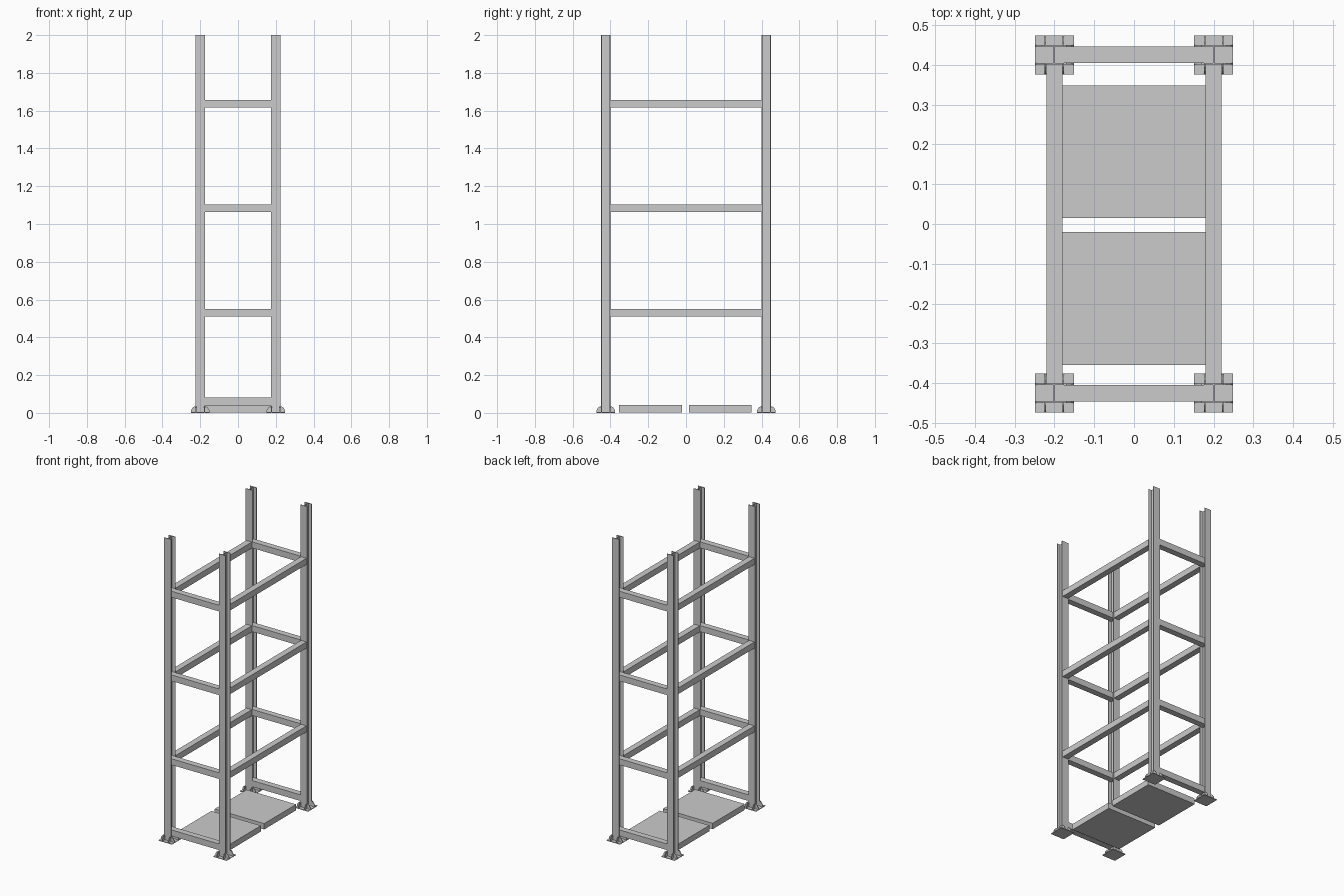
import bpy, bmesh

if "Cube" in bpy.data.objects:
    bpy.data.objects.remove(bpy.data.objects["Cube"])

PX, PY = 0.2, 0.425      # post centres
HW = 0.0245              # half width of the post section
T = 0.004                # sheet thickness


def prism(name, profile, axis, a, b):
    """Extrude a 2D profile along an axis from a to b."""
    def place(u, v, w):
        return {'x': (w, u, v), 'y': (u, w, v), 'z': (u, v, w)}[axis]
    bm = bmesh.new()
    face = bm.faces.new([bm.verts.new(place(u, v, a)) for u, v in profile])
    ext = bmesh.ops.extrude_face_region(bm, geom=[face])
    d = place(0, 0, b - a)
    bmesh.ops.translate(bm, vec=d, verts=[g for g in ext['geom'] if isinstance(g, bmesh.types.BMVert)])
    bmesh.ops.recalc_face_normals(bm, faces=bm.faces)
    mesh = bpy.data.meshes.new(name)
    bm.to_mesh(mesh)
    bm.free()
    obj = bpy.data.objects.new(name, mesh)
    bpy.context.collection.objects.link(obj)
    return obj


def box(name, x, y, z):
    return prism(name, [(x[0], y[0]), (x[1], y[0]), (x[1], y[1]), (x[0], y[1])], 'z', *z)


# I-section: flanges face front and back, web runs between them
def i_section(cx, cy):
    w, f = T / 2, HW - T
    pts = [(-HW, -HW), (HW, -HW), (HW, -f), (w, -f), (w, f), (HW, f),
           (HW, HW), (-HW, HW), (-HW, f), (-w, f), (-w, -f), (-HW, -f)]
    return [(cx + x, cy + y) for x, y in pts]


# Stiffener outline with a sloping outer edge
def gusset(c, side):
    pts = [(HW, T), (0.049, T), (0.049, 0.013), (0.041, 0.027), (0.031, 0.035), (HW, 0.035)]
    return [(c + side * u, z) for u, z in pts]


# Posts, foot plates and stiffeners
for sx in (-1, 1):
    for sy in (-1, 1):
        cx, cy = sx * PX, sy * PY
        prism("post", i_section(cx, cy), 'z', T, 2.0)
        box("foot_plate", (cx - 0.049, cx + 0.049), (cy - 0.049, cy + 0.049), (0, T))
        for side in (-1, 1):
            for edge in (-1, 1):
                e = edge * (HW - T / 2)
                prism("foot_gusset_x", gusset(cx, side), 'y', cy + e - T / 2, cy + e + T / 2)
                prism("foot_gusset_y", gusset(cy, side), 'x', cx + e - T / 2, cx + e + T / 2)

# Long rails between flanges, short rails between webs
R = 0.0203
levels = (0.53, 1.084, 1.637)
for s in (-1, 1):
    for z in levels:
        box("long_rail", (s * PX - R, s * PX + R), (-PY + HW, PY - HW), (z - R, z + R))
    for z in (0.06,) + levels:
        box("short_rail", (-PX + T / 2, PX - T / 2), (s * PY - R, s * PY + R), (z - R, z + R))

# Two floor panels
box("floor_panel_front", (-0.181, 0.181), (-0.354, -0.02), (0.002, 0.041))
box("floor_panel_back", (-0.181, 0.181), (0.015, 0.348), (0.002, 0.041))
